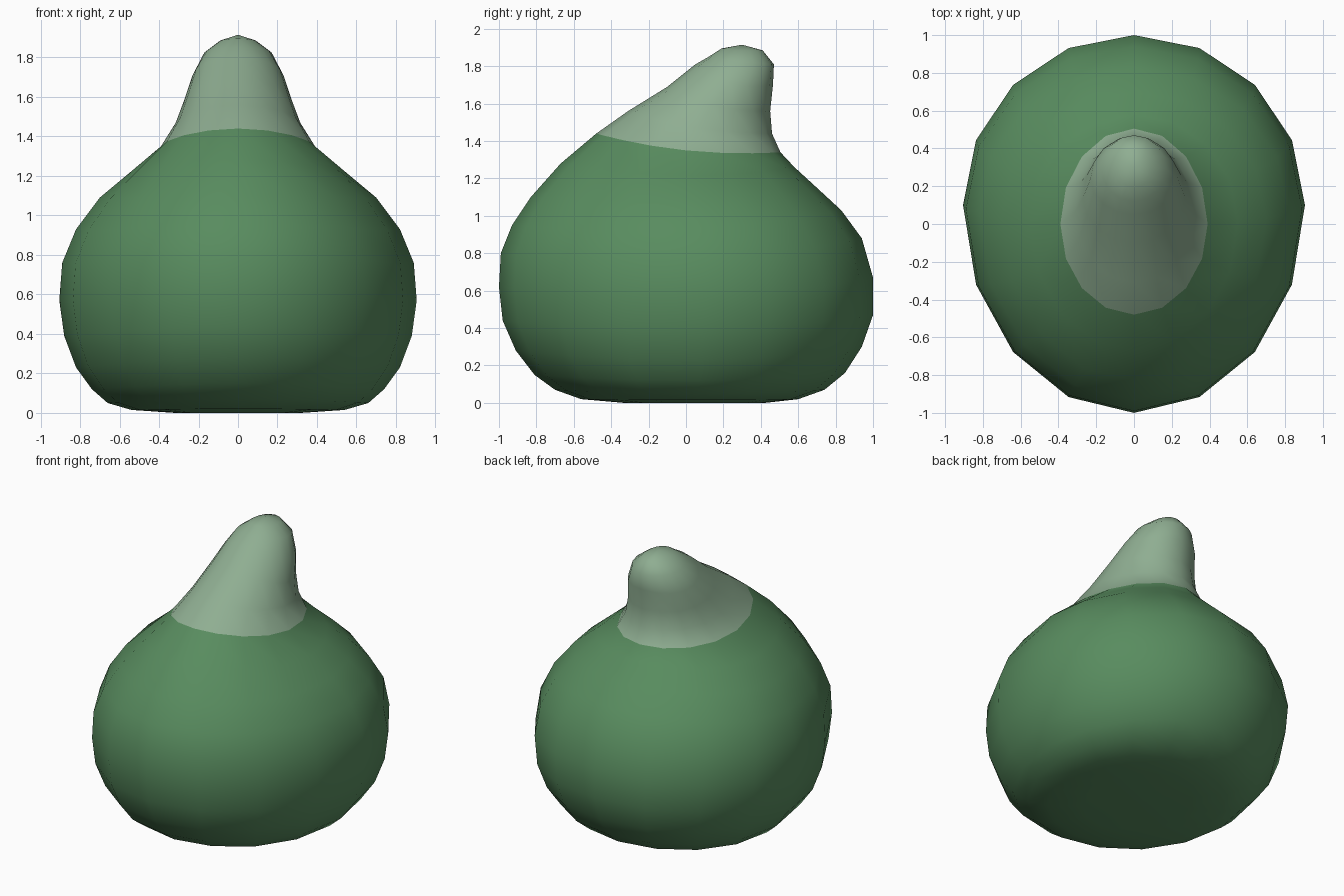
import bpy, bmesh, math

if "Cube" in bpy.data.objects:
    bpy.data.objects.remove(bpy.data.objects["Cube"])

SEGMENTS = 16


def material(name, rgb):
    m = bpy.data.materials.new(name)
    m.diffuse_color = (*rgb, 1)
    m.use_nodes = True
    m.node_tree.nodes["Principled BSDF"].inputs["Base Color"].default_value = m.diffuse_color
    return m


# Tilted rings, bottom to top: front y, front z, back y, back z, half width, side z, side y
body_rings = [
    (-.33, .00, .42, .00, .32, .00, .05),
    (-.56, .02, .60, .02, .54, .015, .05),
    (-.70, .07, .74, .07, .66, .05, .06),
    (-.81, .15, .85, .16, .74, .12, .07),
    (-.91, .28, .94, .30, .82, .23, .08),
    (-.98, .44, 1.0, .47, .88, .39, .09),
    (-1.0, .62, 1.0, .67, .905, .57, .10),
    (-.99, .80, .94, .88, .89, .76, .08),
    (-.93, .95, .83, 1.03, .82, .93, .06),
    (-.83, 1.10, .70, 1.15, .70, 1.09, .03),
    (-.67, 1.28, .58, 1.26, .55, 1.215, .01),
    (-.48, 1.44, .505, 1.34, .39, 1.35, .00),
]
stalk_rings = [
    (-.31, 1.56, .46, 1.44, .315, 1.47, .06),
    (-.10, 1.69, .45, 1.56, .27, 1.59, .14),
    (.05, 1.81, .465, 1.70, .23, 1.71, .24),
    (.12, 1.85, .47, 1.81, .17, 1.825, .29),
    (.19, 1.895, .41, 1.885, .09, 1.885, .30),
]
tip_point = (0, .30, 1.915)


def add_ring(bm, fy, fz, by, bz, width, sz, sy):
    ring = []
    for i in range(SEGMENTS):
        a = 2 * math.pi * i / SEGMENTS
        s, c = math.sin(a), math.cos(a)
        y = sy + c * (by - sy if c > 0 else sy - fy)
        z = sz + c * (bz - fz) / 2 + c * c * ((bz + fz) / 2 - sz)
        ring.append(bm.verts.new((width * s, y, z)))
    return ring


bm = bmesh.new()
rings = [add_ring(bm, *r) for r in body_rings + stalk_rings]

# Skin between the rings; everything above the last body ring is stalk
for k, (low, high) in enumerate(zip(rings, rings[1:])):
    for i in range(SEGMENTS):
        j = (i + 1) % SEGMENTS
        face = bm.faces.new((low[i], low[j], high[j], high[i]))
        face.material_index = int(k >= len(body_rings) - 1)

# Rounded tip and flat base
tip = bm.verts.new(tip_point)
base = bm.verts.new((0, .05, 0))
for i in range(SEGMENTS):
    j = (i + 1) % SEGMENTS
    bm.faces.new((rings[-1][i], rings[-1][j], tip)).material_index = 1
    bm.faces.new((rings[0][j], rings[0][i], base))

bmesh.ops.recalc_face_normals(bm, faces=bm.faces)
for face in bm.faces:
    face.smooth = True

mesh = bpy.data.meshes.new("gourd")
bm.to_mesh(mesh)
bm.free()
mesh.materials.append(material("dark green", (.098, .262, .114)))
mesh.materials.append(material("pale green", (.275, .423, .287)))
gourd = bpy.data.objects.new("gourd", mesh)
bpy.context.collection.objects.link(gourd)
